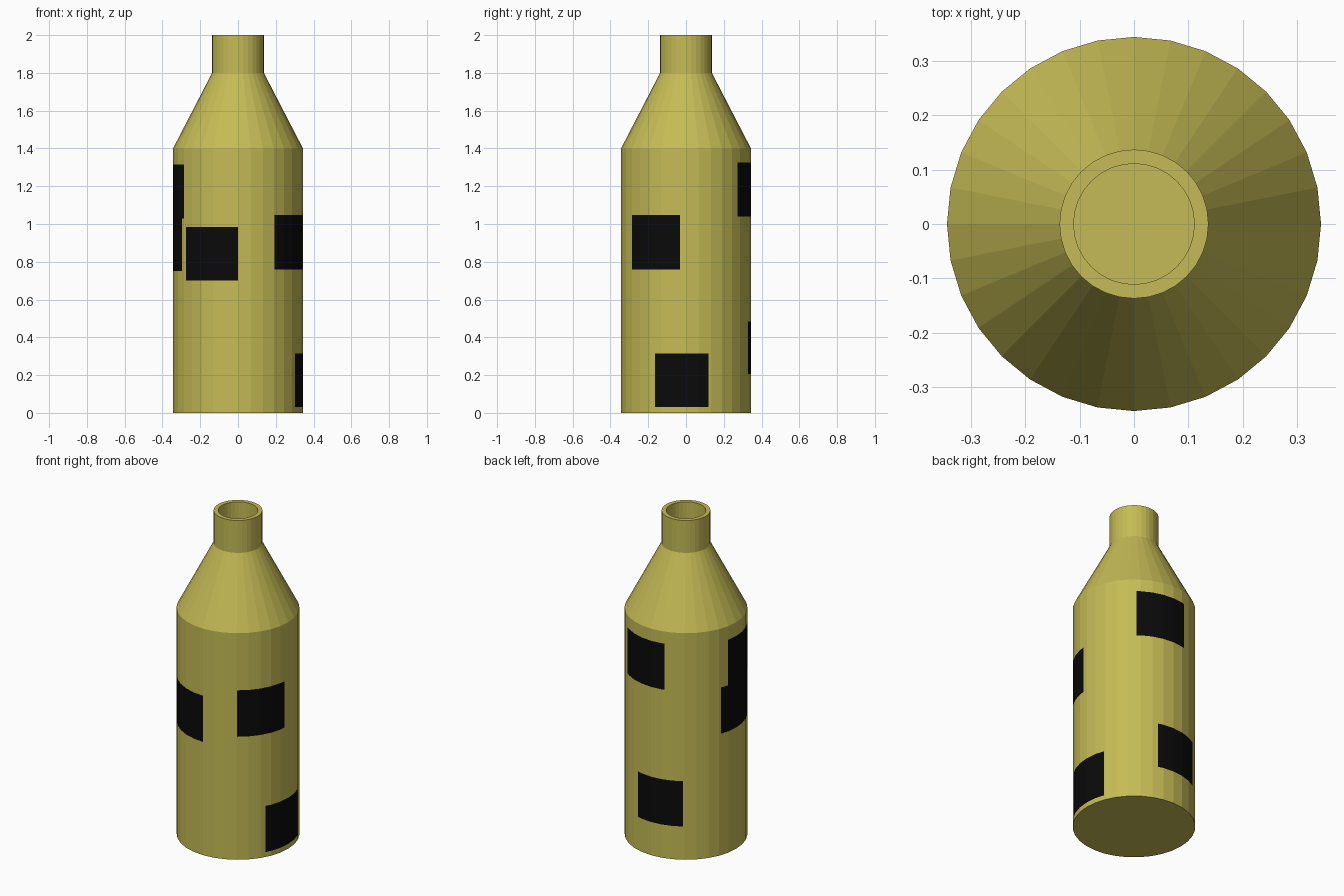
import bpy, bmesh, math

if "Cube" in bpy.data.objects:
    bpy.data.objects.remove(bpy.data.objects["Cube"])

SIDES = 32
STEP = 2 * math.pi / SIDES
BODY_R, NECK_R, HOLE_R = 0.344, 0.137, 0.111
SHOULDER_Z, NECK_Z, TOP_Z = 1.4, 1.8, 2.0

# Dark patches on the body wall: start angle, end angle (degrees from +x), bottom z, top z
PATCHES = [
    (216.5, 270, 0.70, 0.985),
    (304, 354.5, 0.76, 1.047),
    (-28.5, 20.5, 0.03, 0.315),
    (52.5, 104.5, 1.04, 1.325),
    (73, 122, 0.205, 0.485),
    (168, 214, 1.03, 1.315),
    (160, 210.5, 0.75, 1.035),
]


def material(name, rgb):
    m = bpy.data.materials.new(name)
    m.diffuse_color = (*rgb, 1)
    m.use_nodes = True
    m.node_tree.nodes["Principled BSDF"].inputs["Base Color"].default_value = m.diffuse_color
    return m


def facet_point(radius, angle, z):
    """Point at an angle on the flat sides of a regular prism."""
    off = angle % STEP - STEP / 2
    r = radius * math.cos(STEP / 2) / math.cos(off)
    return (r * math.cos(angle), r * math.sin(angle), z)


def in_patch(angle, z):
    deg = math.degrees(angle)
    return any(z0 < z < z1 and (deg - a0) % 360 < a1 - a0 for a0, a1, z0, z1 in PATCHES)


# Columns: the prism corners plus the patch edges
angles = {round(i * STEP, 5) for i in range(SIDES)}
angles |= {round(math.radians(a % 360), 5) for p in PATCHES for a in p[:2]}
angles = sorted(angles)
angles = [a for i, a in enumerate(angles) if i == 0 or a - angles[i - 1] > 1e-4]
n = len(angles)

# Profile: body wall cut at patch heights, shoulder, neck, rim and mouth
levels = sorted({0.0, SHOULDER_Z} | {z for p in PATCHES for z in p[2:]})
profile = [(BODY_R, z) for z in levels]
profile += [(NECK_R, NECK_Z), (NECK_R, TOP_Z), (HOLE_R, TOP_Z), (HOLE_R, NECK_Z)]

bm = bmesh.new()
rings = [[bm.verts.new(facet_point(r, a, z)) for a in angles] for r, z in profile]
for k in range(len(rings) - 1):
    zm = (profile[k][1] + profile[k + 1][1]) / 2
    for i in range(n):
        j = (i + 1) % n
        f = bm.faces.new((rings[k][i], rings[k][j], rings[k + 1][j], rings[k + 1][i]))
        end = angles[j] if j else 2 * math.pi
        if k < len(levels) - 1 and in_patch((angles[i] + end) / 2, zm):
            f.material_index = 1
bm.faces.new(rings[0][::-1])   # base
bm.faces.new(rings[-1])        # floor of the mouth

mesh = bpy.data.meshes.new("bottle")
bm.to_mesh(mesh)
bm.free()
mesh.materials.append(material("olive yellow", (0.56, 0.50, 0.092)))
mesh.materials.append(material("black", (0.003, 0.003, 0.003)))
bottle = bpy.data.objects.new("bottle", mesh)
bpy.context.collection.objects.link(bottle)
